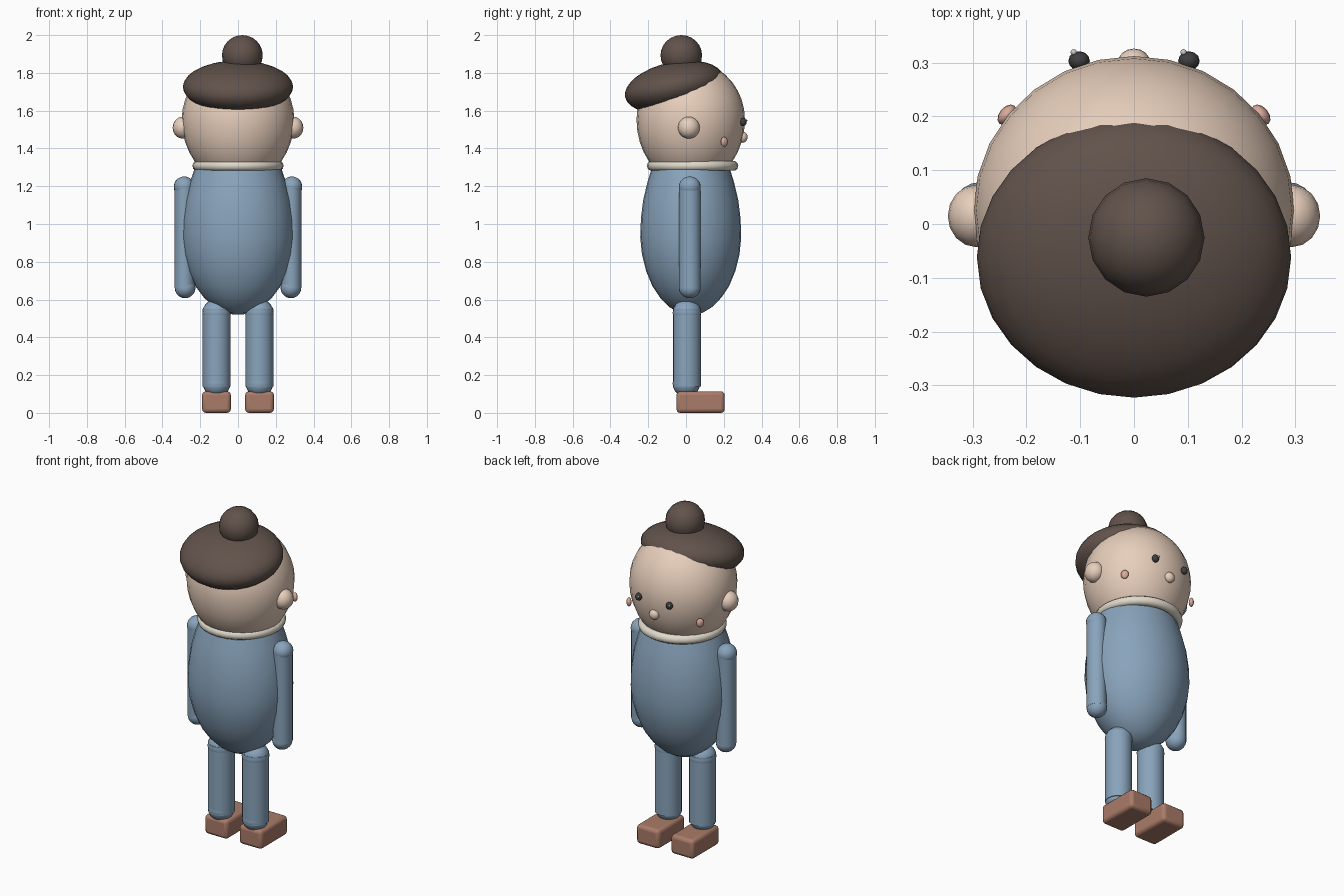
import bpy, bmesh
from math import radians, sin, cos, pi

if "Cube" in bpy.data.objects:
    bpy.data.objects.remove(bpy.data.objects["Cube"])


def material(name, rgb):
    m = bpy.data.materials.new(name)
    m.diffuse_color = (*rgb, 1)
    m.use_nodes = True
    m.node_tree.nodes["Principled BSDF"].inputs["Base Color"].default_value = m.diffuse_color
    return m


SKIN = material("skin", (0.80, 0.62, 0.50))
HAIR = material("hair_brown", (0.12, 0.085, 0.07))
BLUE = material("cloth_blue", (0.25, 0.37, 0.50))
SHOE = material("shoe_brown", (0.40, 0.20, 0.14))
IVORY = material("ivory", (0.75, 0.70, 0.60))
DARK = material("eye_dark", (0.05, 0.05, 0.05))
PINK = material("cheek_pink", (0.70, 0.40, 0.33))
WHITE = material("white", (0.95, 0.95, 0.95))


def finish(name, mat, angle=50):
    ob = bpy.context.object
    ob.name = name
    ob.data.materials.append(mat)
    bpy.ops.object.transform_apply(location=False, rotation=False, scale=True)
    bpy.ops.object.shade_smooth_by_angle(angle=radians(angle))
    return ob


def ball(name, loc, radii, mat, seg=24, rings=14, rot=(0, 0, 0)):
    bpy.ops.mesh.primitive_uv_sphere_add(segments=seg, ring_count=rings, radius=1,
                                         location=loc, rotation=rot)
    bpy.context.object.scale = radii
    return finish(name, mat)


def tube(name, x, y, z0, z1, rx, ry, mat):
    bpy.ops.mesh.primitive_cylinder_add(vertices=20, radius=1, depth=z1 - z0,
                                        location=(x, y, (z0 + z1) / 2))
    bpy.context.object.scale = (rx, ry, 1)
    return finish(name, mat)


def lathe(name, profile, y, ysquash, mat, seg=28):
    """Revolve (radius, z) points, both ends closing on the axis."""
    bm = bmesh.new()
    rings = []
    for r, z in profile:
        rings.append([bm.verts.new((r * cos(2 * pi * i / seg),
                                    y + ysquash * r * sin(2 * pi * i / seg), z))
                      for i in range(seg)])
    for a, b in zip(rings, rings[1:]):
        for i in range(seg):
            j = (i + 1) % seg
            bm.faces.new((a[i], a[j], b[j], b[i]))
    bm.faces.new(rings[0][::-1])
    bm.faces.new(rings[-1])
    me = bpy.data.meshes.new(name)
    bm.to_mesh(me)
    bm.free()
    ob = bpy.data.objects.new(name, me)
    bpy.context.collection.objects.link(ob)
    bpy.ops.object.select_all(action='DESELECT')
    ob.select_set(True)
    bpy.context.view_layer.objects.active = ob
    return finish(name, mat)


# Egg-shaped torso
lathe("torso", [(0.02, 0.52), (0.07, 0.53), (0.125, 0.56), (0.18, 0.61), (0.225, 0.67),
                (0.262, 0.75), (0.287, 0.84), (0.297, 0.93), (0.293, 1.03),
                (0.279, 1.13), (0.255, 1.22), (0.228, 1.30)], 0.025, 0.9, BLUE)

# Collar ring
bpy.ops.mesh.primitive_torus_add(major_radius=0.215, minor_radius=0.027, major_segments=28,
                                 minor_segments=10, location=(0, 0.035, 1.308))
finish("collar", IVORY)

# Head: rounder above, longer below
head = ball("head", (0, 0.025, 1.553), (0.298, 0.287, 0.308), SKIN, 28, 18)
for v in head.data.vertices:
    if v.co.z < 0:
        v.co.z *= 1.13

# Hair cap tipped towards the back, with a top knot
ball("hair_cap", (0, -0.062, 1.726), (0.292, 0.266, 0.131), HAIR, 28, 16, (radians(12), 0, 0))
ball("hair_bun", (0.023, -0.025, 1.893), (0.108, 0.11, 0.107), HAIR, 16, 12)

# Nose
ball("nose", (0, 0.3, 1.46), (0.03, 0.026, 0.03), SKIN, 16, 10)

for s, side in ((-1, "left"), (1, "right")):
    # Face details
    ball(f"ear_{side}", (s * 0.293, 0.015, 1.51), (0.053, 0.058, 0.058), SKIN, 16, 10)
    ball(f"eye_{side}", (s * 0.102, 0.303, 1.54), (0.02, 0.018, 0.022), DARK, 12, 8)
    ball(f"eye_glint_{side}", (s * 0.102 - 0.01, 0.319, 1.548), (0.006,) * 3, WHITE, 8, 6)
    ball(f"cheek_{side}", (s * 0.236, 0.203, 1.435), (0.014, 0.022, 0.026), PINK, 12, 8,
         (0, 0, s * radians(40)))

    # Arm with rounded shoulder and hand
    ax, ay = s * 0.283, 0.02
    tube(f"arm_{side}", ax, ay, 0.66, 1.20, 0.053, 0.057, BLUE)
    ball(f"shoulder_{side}", (ax + s * 0.002, ay, 1.197), (0.055, 0.058, 0.055), BLUE, 20, 10)
    ball(f"hand_{side}", (ax - s * 0.003, ay, 0.662), (0.055, 0.058, 0.055), BLUE, 20, 10)

    # Leg with rounded hip and ankle
    lx = s * 0.113
    tube(f"leg_{side}", lx, 0.005, 0.14, 0.55, 0.074, 0.074, BLUE)
    ball(f"hip_{side}", (lx, 0.005, 0.53), (0.076, 0.076, 0.072), BLUE, 20, 10)
    ball(f"ankle_{side}", (lx, 0.002, 0.155), (0.073, 0.073, 0.07), BLUE, 20, 10)

    # Shoe: softened block
    bpy.ops.mesh.primitive_cube_add(size=1, location=(s * 0.114, 0.077, 0.057))
    bpy.context.object.scale = (0.152, 0.255, 0.114)
    shoe = finish(f"shoe_{side}", SHOE)
    bev = shoe.modifiers.new("soft_edges", 'BEVEL')
    bev.width = 0.02
    bev.segments = 3
